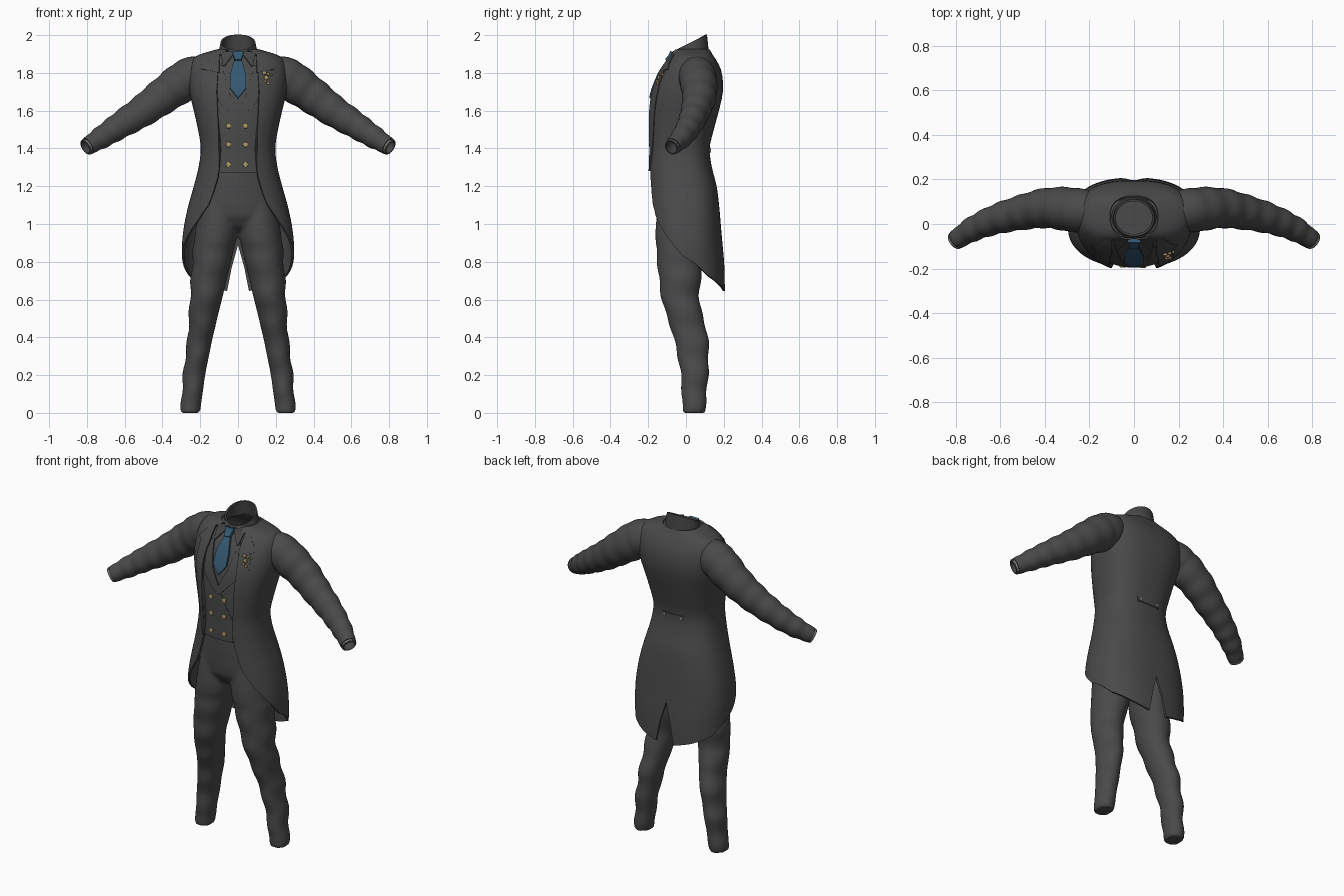
import bpy, bmesh, math
from mathutils import Vector

if "Cube" in bpy.data.objects:
    bpy.data.objects.remove(bpy.data.objects["Cube"])


def material(name, rgb):
    m = bpy.data.materials.new(name)
    m.diffuse_color = (*rgb, 1)
    m.use_nodes = True
    m.node_tree.nodes["Principled BSDF"].inputs["Base Color"].default_value = m.diffuse_color
    return m


CLOTH = material("charcoal cloth", (0.068, 0.068, 0.068))
SHIRT = material("dark shirt", (0.06, 0.06, 0.06))
BLUE = material("blue silk", (0.035, 0.098, 0.165))
GOLD = material("gold", (0.42, 0.32, 0.13))
TRIM = material("pale trim", (0.32, 0.30, 0.26))

# Torso sections: height, half width, front y, back y, widest y
TORSO = [(0.60, .275, -.17, .197, .0), (0.80, .283, -.175, .19, .0), (0.90, .284, -.18, .18, .0),
         (1.00, .272, -.186, .172, .0), (1.10, .25, -.188, .163, .0), (1.20, .222, -.188, .15, -.01),
         (1.30, .197, -.19, .125, -.02), (1.40, .185, -.19, .113, -.02), (1.50, .20, -.192, .135, -.01),
         (1.60, .222, -.188, .162, .0), (1.70, .245, -.172, .183, .02), (1.80, .25, -.132, .178, .04),
         (1.86, .235, -.092, .152, .05), (1.89, .20, -.068, .132, .045), (1.92, .10, -.055, .115, .035)]


def curve(table, t):
    """Smooth interpolation of table rows keyed by their first number."""
    n = len(table)
    t = min(max(t, table[0][0]), table[-1][0])
    i = max(k for k in range(n - 1) if table[k][0] <= t)
    slope = lambda k, j: ((table[min(k + 1, n - 1)][j] - table[max(k - 1, 0)][j]) /
                          (table[min(k + 1, n - 1)][0] - table[max(k - 1, 0)][0]))
    h = table[i + 1][0] - table[i][0]
    u = (t - table[i][0]) / h
    return [(2*u**3 - 3*u*u + 1) * table[i][j] + (u**3 - 2*u*u + u) * h * slope(i, j)
            + (3*u*u - 2*u**3) * table[i + 1][j] + (u**3 - u*u) * h * slope(i + 1, j)
            for j in range(1, len(table[0]))]


def linear(table, t):
    for (a, va), (b, vb) in zip(table, table[1:]):
        if t <= b:
            return va + (vb - va) * max(0, (t - a) / (b - a))
    return table[-1][1]


def around(deg, z, off):
    """Point on the torso; 0 degrees is the front, 180 the back."""
    a, yf, yb, yc = curve(TORSO, z)
    s, c = math.sin(math.radians(deg)), math.cos(math.radians(deg))
    depth = (yc - yf if c > 0 else yb - yc) + off
    return Vector(((a + off) * math.copysign(abs(s) ** .8, s),
                   yc - math.copysign(abs(c) ** .8, c) * depth, z))


def face_y(x, z, off, back=False):
    a, yf, yb, yc = curve(TORSO, z)
    k = max(0, 1 - min(1, abs(x / a)) ** 2.5) ** .4
    return yc + (yb - yc) * k + off if back else yc - (yc - yf) * k - off


def finish(ob, thick=0, offset=0.0, angle=40):
    bpy.ops.object.select_all(action='DESELECT')
    ob.select_set(True)
    bpy.context.view_layer.objects.active = ob
    if thick:
        m = ob.modifiers.new("thickness", 'SOLIDIFY')
        m.thickness, m.offset = thick, offset
    for m in list(ob.modifiers):
        bpy.ops.object.modifier_apply(modifier=m.name)
    bpy.ops.object.shade_smooth_by_angle(angle=math.radians(angle))
    return ob


def grid(name, rows, mat, closed=False, caps=False):
    """Skin equal-length rows of points."""
    bm = bmesh.new()
    vs = [[bm.verts.new(p) for p in r] for r in rows]
    n = len(rows[0])
    for r, q in zip(vs, vs[1:]):
        for i in range(n if closed else n - 1):
            j = (i + 1) % n
            bm.faces.new((r[i], r[j], q[j], q[i]))
    if caps:
        bm.faces.new(vs[0][::-1])
        bm.faces.new(vs[-1])
    bmesh.ops.recalc_face_normals(bm, faces=bm.faces)
    me = bpy.data.meshes.new(name)
    bm.to_mesh(me)
    bm.free()
    me.materials.append(mat)
    ob = bpy.data.objects.new(name, me)
    bpy.context.collection.objects.link(ob)
    return ob


def strip(name, left, right, mat, off, thick, back=False, flip=1):
    """Plate between two x,z edges, laid on the torso."""
    def at(e, t):
        f = t * (len(e) - 1)
        i = min(int(f), len(e) - 2)
        return Vector(e[i]).lerp(Vector(e[i + 1]), f - i)
    rows = []
    for k in range(19):
        a, b = at(left, k / 18), at(right, k / 18)
        pts = [a.lerp(b, i / 6) for i in range(7)]
        rows.append([(flip * p.x, face_y(p.x, p.y, off, back), p.y) for p in pts])
    return finish(grid(name, rows, mat), thick)


def button(name, x, z, off, mat, r=.014, back=False):
    bpy.ops.mesh.primitive_cylinder_add(vertices=16, radius=r, depth=.012, rotation=(math.pi / 2, 0, 0),
                                        location=(x, face_y(x, z, off, back), z))
    ob = bpy.context.object
    ob.name = name
    ob.data.materials.append(mat)
    b = ob.modifiers.new("round", 'BEVEL')
    b.width, b.segments = .004, 2
    finish(ob)


def ellipse(cx, cy, z, rx, ry, n=40):
    return [(cx + rx * math.cos(2 * math.pi * i / n), cy + ry * math.sin(2 * math.pi * i / n), z) for i in range(n)]


# Tailcoat: open front, hem sweeping back, notched tails
HEM = [(24, 1.25), (27, 1.18), (31, 1.11), (45, 1.02), (60, .95), (90, .82), (120, .725), (150, .675), (172, .645), (180, .89)]
half = [24 + 4 * i for i in range(38)]
angles = half + [176, 180, 184] + [360 - d for d in half[::-1]]
upper = [1.26 + .04 * i for i in range(1, 15)] + [1.84, 1.855, 1.87, 1.88, 1.89, 1.90, 1.91, 1.92]
rows = []
for k in range(21):
    row = []
    for d in angles:
        lo = linear(HEM, min(d, 360 - d))
        row.append(around(d, lo + (1.26 - lo) * k / 20, .006))
    rows.append(row)
rows += [[around(d, z, .006) for d in angles] for z in upper]
finish(grid("tailcoat", rows, CLOTH), .012)

# Waistcoat and shirt body
full = [5 * i for i in range(72)]
finish(grid("waistcoat", [[around(d, z, -.007) for d in full] for z in [1.27] + upper], CLOTH, True), .008)

# Trousers: two legs and a seat, fused together
LEG = [(0, .2525, .04, .052, .061), (.2, .232, .045, .059, .073), (.4, .2, .025, .067, .092),
       (.6, .17, -.028, .085, .1), (.8, .14, -.03, .103, .122), (.95, .116, -.025, .112, .137), (1.1, .105, -.02, .1, .13)]
parts = []
for s in (1, -1):
    rows = []
    for k in range(56):
        z = k * .02
        cx, cy, rx, ry = curve(LEG, z)
        w = .004 * math.sin(z * 38) * (z < .9)  # soft folds
        rows.append(ellipse(s * (cx + w * .6), cy + w, z, rx + w * .5, ry))
    parts.append(grid("trousers", rows, CLOTH, True, True))
SEAT = [(.97, .07, -.02, .08), (.99, .14, -.02, .11), (1.04, .213, -.02, .142), (1.1, .222, -.022, .147),
        (1.2, .2, -.025, .147), (1.3, .175, -.03, .14)]
parts.append(grid("seat", [ellipse(0, cy, z, a, ry) for z, a, cy, ry in SEAT], CLOTH, True, True))
bpy.ops.object.select_all(action='DESELECT')
for p in parts:
    p.select_set(True)
bpy.context.view_layer.objects.active = parts[0]
bpy.ops.object.join()
trousers = bpy.context.object
r = trousers.modifiers.new("fuse", 'REMESH')
r.mode, r.voxel_size = 'VOXEL', .011
sm = trousers.modifiers.new("soften", 'SMOOTH')
sm.factor, sm.iterations = .5, 6
finish(trousers, angle=60)

# Sleeves, cuffs and cuff trim: step, x, y, z, radius
ARM = [(0, .18, .055, 1.795, .09), (1, .26, .062, 1.772, .103), (2, .38, .072, 1.69, .093), (3, .5, .052, 1.602, .08),
       (4, .62, .02, 1.525, .067), (5, .72, -.022, 1.46, .055), (6, .808, -.078, 1.404, .041)]


def sleeve(name, t0, t1, n, grow, s, mat, thick):
    rows = []
    for k in range(n + 1):
        t = t0 + (t1 - t0) * k / n
        x, y, z, r = curve(ARM, t)
        d = Vector(curve(ARM, min(t + .05, 6))[:3]) - Vector(curve(ARM, min(t, 5.95) - .05)[:3])
        d.normalize()
        up = Vector((0, 1, 0)).cross(d).normalized()
        side = d.cross(up)
        r += grow + .0025 * math.sin(t * 9) * (1 < t < 5.6)  # soft folds
        ring = []
        for i in range(32):
            a = 2 * math.pi * i / 32
            p = Vector((x, y, z)) + up * r * math.sin(a) + side * r * .93 * math.cos(a)
            ring.append((s * p.x, p.y, p.z))
        rows.append(ring)
    finish(grid(name, rows, mat, True), thick)


for s, label in ((1, "left"), (-1, "right")):
    sleeve(label + "_sleeve", .05, 5.85, 70, 0, s, CLOTH, .008)
    sleeve(label + "_shirt_cuff", 5.5, 6, 6, -.004, s, SHIRT, .005)
    sleeve(label + "_cuff_trim", 5.9, 5.95, 1, .001, s, TRIM, .004)
    # Lapels and shirt collar points
    strip(label + "_coat_lapel", [(.098, 1.28), (.103, 1.5), (.112, 1.7), (.10, 1.88)],
          [(.104, 1.28), (.145, 1.5), (.178, 1.7), (.165, 1.86)], CLOTH, .016, .008, flip=s)
    strip(label + "_coat_collar", [(.10, 1.80), (.098, 1.90)], [(.195, 1.82), (.13, 1.895)],
          CLOTH, .017, .008, flip=s)
    strip(label + "_waistcoat_lapel", [(.085, 1.85), (.05, 1.70), (0, 1.6)],
          [(.115, 1.80), (.105, 1.65), (0, 1.54)], CLOTH, .0, .009, flip=s)
    strip(label + "_collar_point", [(.012, 1.915), (.072, 1.835)], [(.09, 1.91), (.082, 1.84)],
          SHIRT, .008, .008, flip=s)

# Standing shirt collar, higher at the back
rows = []
for k in range(7):
    u = k / 6
    ring = []
    for x, y, _ in ellipse(0, .028, 0, .102 - .015 * u, .088 - .01 * u):
        low, high = 1.875 + (y + .06) * .2, 1.92 + (y + .05) * .53
        ring.append((x, y, low + (high - low) * u))
    rows.append(ring)
finish(grid("shirt_collar", rows, SHIRT, True), .01)

# Tie
strip("tie_knot", [(-.03, 1.912), (-.017, 1.865)], [(.03, 1.912), (.017, 1.865)], BLUE, .016, .02)
strip("tie_blade", [(-.016, 1.875), (-.042, 1.79), (-.043, 1.72), (0, 1.665)],
      [(.016, 1.875), (.042, 1.79), (.043, 1.72), (0, 1.665)], BLUE, .008, .014)

# Waistcoat buttons and overlap edge
for z in (1.52, 1.42, 1.315):
    for x in (-.05, .04):
        button("waistcoat_button", x, z, .0, GOLD)
strip("waistcoat_overlap", [(-.085, 1.272), (-.09, 1.4), (-.02, 1.55)], [(.09, 1.272), (.09, 1.4), (.02, 1.55)],
      CLOTH, -.004, .005)

# Brooch on the left lapel
for x, z, r in ((.14, 1.80, .011), (.16, 1.795, .008), (.15, 1.775, .012), (.145, 1.755, .007), (.16, 1.745, .008), (.176, 1.79, .006)):
    button("brooch_bead", x, z, .022, GOLD, r)

# Half belt on the back
strip("back_belt", [(-.075, 1.375), (-.075, 1.405)], [(.075, 1.375), (.075, 1.405)], CLOTH, .014, .006, True)
for x in (-.058, .058):
    button("back_button", x, 1.39, .016, TRIM, .009, True)
